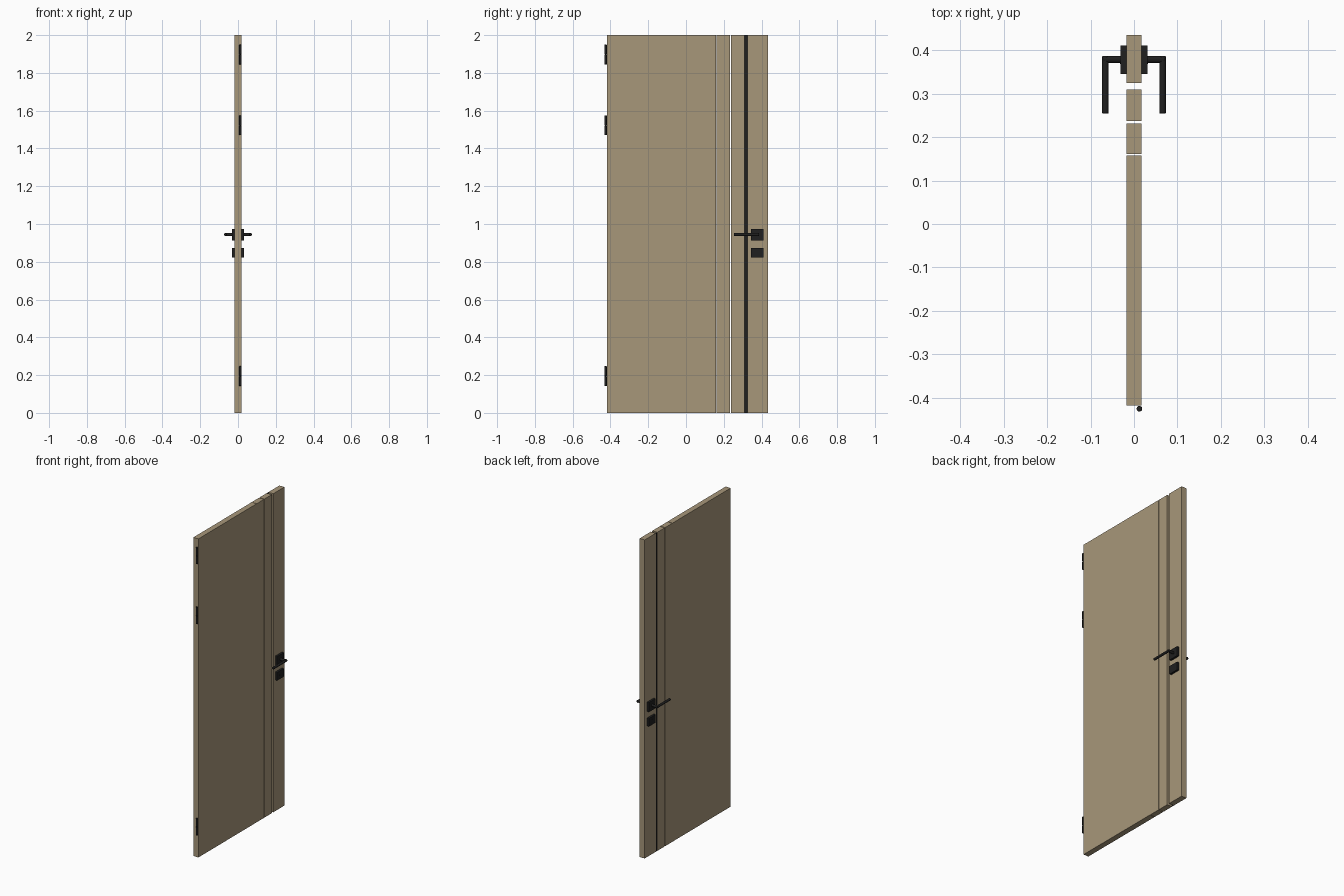
import bpy, math
from mathutils import Vector

if "Cube" in bpy.data.objects:
    bpy.data.objects.remove(bpy.data.objects["Cube"])


def material(name, col):
    m = bpy.data.materials.new(name)
    m.diffuse_color = (*col, 1)
    m.use_nodes = True
    m.node_tree.nodes["Principled BSDF"].inputs["Base Color"].default_value = m.diffuse_color
    return m


WOOD = material("tan_wood", (0.39, 0.31, 0.195))
BLACK = material("matte_black", (0.014, 0.014, 0.014))
T = 0.0175  # half thickness of the door


def box(name, lo, hi, mat, bevel=0):
    lo, hi = Vector(lo), Vector(hi)
    bpy.ops.mesh.primitive_cube_add(size=1, location=(lo + hi) / 2)
    o = bpy.context.object
    o.name = name
    o.scale = hi - lo
    bpy.ops.object.transform_apply(location=False, rotation=False, scale=True)
    o.data.materials.append(mat)
    if bevel:
        b = o.modifiers.new("bevel", 'BEVEL')
        b.width, b.segments = bevel, 2
    return o


def rod(name, loc, radius, depth, mat, rot=(0, 0, 0), bevel=0):
    bpy.ops.mesh.primitive_cylinder_add(vertices=24, radius=radius, depth=depth,
                                        location=loc, rotation=rot)
    o = bpy.context.object
    o.name = name
    o.data.materials.append(mat)
    bpy.ops.object.shade_smooth_by_angle()
    if bevel:
        b = o.modifiers.new("bevel", 'BEVEL')
        b.width, b.segments = bevel, 2
    return o


# Door leaf: vertical boards separated by narrow grooves
boards = [("main_panel", -0.418, 0.158), ("middle_board", 0.161, 0.232),
          ("narrow_board", 0.237, 0.310), ("lock_board", 0.325, 0.435)]
for name, y0, y1 in boards:
    box(name, (-T, y0, 0), (T, y1, 2), WOOD)

# Black inlay sheet in the widest groove
bpy.ops.mesh.primitive_plane_add(size=1, location=(-T + 0.001, 0.3175, 1),
                                 rotation=(0, math.pi / 2, 0))
inlay = bpy.context.object
inlay.name = "black_inlay"
inlay.scale = (2, 0.015, 1)
inlay.data.materials.append(BLACK)

# Handle sets on both faces
for side, s in (("right", 1), ("left", -1)):
    for part, z0, z1 in (("handle_plate", 0.913, 0.974), ("lock_plate", 0.822, 0.874)):
        x0, x1 = sorted((s * T, s * 0.031))
        box(f"{part}_{side}", (x0, 0.345, z0), (x1, 0.411, z1), BLACK, 0.001)
    # keyhole cylinder
    rod(f"lock_cylinder_{side}", (s * 0.0305, 0.378, 0.848), 0.009, 0.003, BLACK,
        (0, math.pi / 2, 0))
    # lever: neck out of the plate, then a bar along the door
    rod(f"lever_neck_{side}", (s * 0.049, 0.379, 0.944), 0.008, 0.044, BLACK,
        (0, math.pi / 2, 0), 0.002)
    rod(f"lever_bar_{side}", (s * 0.066, 0.3205, 0.944), 0.0075, 0.133, BLACK,
        (math.pi / 2, 0, 0), 0.002)

# Three barrel hinges, each of two knuckles
for i, z in enumerate((0.195, 1.522, 1.897)):
    for half, s in (("upper", 1), ("lower", -1)):
        rod(f"hinge_{half}_{i + 1}", (0.0125, -0.4255, z + s * 0.0265), 0.0065, 0.051,
            BLACK, bevel=0.0015)
    rod(f"hinge_pin_{i + 1}", (0.0125, -0.4255, z), 0.004, 0.09, BLACK)
